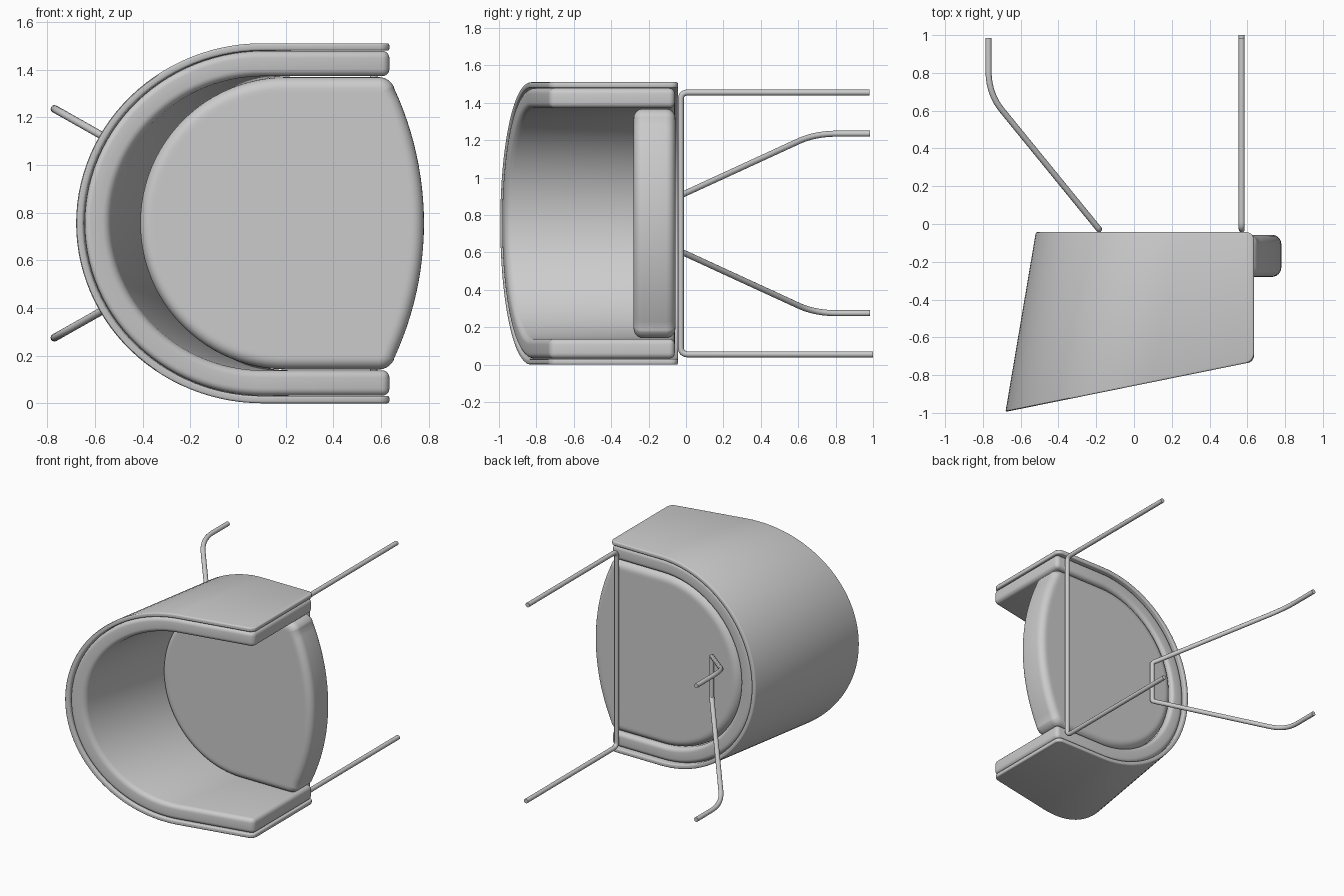
import bpy, bmesh
from math import sin, cos, pi, radians, asin
from mathutils import Vector

if "Cube" in bpy.data.objects:
    bpy.data.objects.remove(bpy.data.objects["Cube"])

MID = 0.755          # z of the symmetry plane
FRONT = 0.635        # x of the arm ends


def centre(y):
    """x of the back arc's centre; it shifts with y because the back leans."""
    return 0.2426 + 0.169 * y


def rim_y(x0):
    """Sloping top rim height for a point offset x0 from the leaning arc centre."""
    return (-0.857 + 0.2023 * (0.2426 + x0)) / (1 - 0.2023 * 0.169)


def finish(ob, angle=35):
    bpy.ops.object.select_all(action='DESELECT')
    ob.select_set(True)
    bpy.context.view_layer.objects.active = ob
    if ob.type == 'CURVE':
        bpy.ops.object.convert(target='MESH')
    bpy.ops.object.shade_smooth_by_angle(angle=radians(angle))


def mesh_object(name, bm):
    bmesh.ops.recalc_face_normals(bm, faces=bm.faces)
    me = bpy.data.meshes.new(name)
    bm.to_mesh(me)
    bm.free()
    ob = bpy.data.objects.new(name, me)
    bpy.context.collection.objects.link(ob)
    finish(ob)


def bevel(bm, edges, width, segments):
    bmesh.ops.bevel(bm, geom=edges, offset=width, segments=segments,
                    profile=0.5, affect='EDGES', clamp_overlap=True)


def u_wall(name, r_out, r_in, y_bottom, end_round, edge_round, segs):
    """U-shaped wall: straight arms, leaning round back, sloping top rim."""
    bm = bmesh.new()
    steps = 56
    rows = []
    for i in range(-1, steps + 2):
        row = []
        a = pi / 2 + pi * min(max(i, 0), steps) / steps
        for r, top in ((r_out, 0), (r_in, 0), (r_in, 1), (r_out, 1)):
            if i in (-1, steps + 1):
                x, y = FRONT, (-0.857 + 0.2023 * FRONT if top else y_bottom)
            else:
                y = rim_y(r * cos(a)) if top else y_bottom
                x = centre(y) + r * cos(a)
            row.append(bm.verts.new((x, y, MID + r * sin(a))))
        rows.append(row)
    for p, q in zip(rows, rows[1:]):
        for k in range(4):
            bm.faces.new((p[k], p[(k + 1) % 4], q[(k + 1) % 4], q[k]))
    bm.faces.new(rows[0])
    bm.faces.new(rows[-1])
    bmesh.ops.recalc_face_normals(bm, faces=bm.faces)
    if end_round:
        ends = [bm.edges.get((r[k], r[k + 1])) for r in (rows[0], rows[-1]) for k in (0, 2)]
        bevel(bm, ends, end_round, 5)
    sharp = [e for e in bm.edges if e.calc_face_angle(0) > radians(40)]
    bevel(bm, sharp, edge_round, segs)
    mesh_object(name, bm)


# Thin outer shell and thick inner padding
u_wall("outer_shell", MID, MID - 0.031, -0.043, 0.04, 0.009, 3)
u_wall("inner_padding", MID - 0.032, MID - 0.138, -0.06, 0, 0.03, 5)


# Seat cushion: outline made of tangent arcs, inset to round its edges
def seat_outline(d, y):
    c, R = 0.07, 1.345
    phi = asin(0.54 / (R - c))
    arcs = [(centre(y), 0, 0.613, pi / 2, 3 * pi / 2, 48),
            (0.59, -0.543, c, -pi / 2, -phi, 8),
            (0.78 - R, 0, R, -phi, phi, 24),
            (0.59, 0.543, c, phi, pi / 2, 8)]
    pts = []
    for cx, cz, r, a0, a1, n in arcs:
        for i in range(n + 1):
            a = a0 + (a1 - a0) * i / n
            pts.append((cx + (r - d) * cos(a), y, MID + cz + (r - d) * sin(a)))
    return pts


ROUND = 0.05
Y_LOW, Y_TOP = -0.057, -0.28
levels = [(0.065, Y_LOW)]
for i in range(7):
    a = pi / 2 * i / 6
    levels.append((ROUND * (1 - sin(a)), Y_LOW - ROUND * (1 - cos(a))))
for i in range(7):
    a = pi / 2 * i / 6
    levels.append((ROUND * (1 - cos(a)), Y_TOP + ROUND * (1 - sin(a))))
levels.append((0.065, Y_TOP))

bm = bmesh.new()
rings = [[bm.verts.new(p) for p in seat_outline(d, y)] for d, y in levels]
for p, q in zip(rings, rings[1:]):
    n = len(p)
    for k in range(n):
        bm.faces.new((p[k], p[(k + 1) % n], q[(k + 1) % n], q[k]))
bm.faces.new(rings[0])
bm.faces.new(rings[-1])
bmesh.ops.remove_doubles(bm, verts=bm.verts, dist=0.0005)
mesh_object("seat_cushion", bm)


# Bent wire legs
def wire(name, points, fillets, radius):
    pts = [Vector(p) for p in points]
    path = [pts[0]]
    for a, b, c, f in zip(pts, pts[1:], pts[2:], fillets):
        s = b + (a - b).normalized() * f
        e = b + (c - b).normalized() * f
        for i in range(11):
            t = i / 10
            path.append(s * (1 - t) ** 2 + b * 2 * t * (1 - t) + e * t * t)
    path.append(pts[-1])
    cu = bpy.data.curves.new(name, 'CURVE')
    cu.dimensions = '3D'
    cu.bevel_depth = radius
    cu.bevel_resolution = 4
    cu.use_fill_caps = True
    sp = cu.splines.new('POLY')
    sp.points.add(len(path) - 1)
    for pt, co in zip(sp.points, path):
        pt.co = (*co, 1)
    ob = bpy.data.objects.new(name, cu)
    bpy.context.collection.objects.link(ob)
    finish(ob, 50)


wire("front_legs",
     [(0.57, 0.982, MID + 0.7), (0.57, -0.028, MID + 0.7),
      (0.57, -0.028, MID - 0.7), (0.57, 1.0, MID - 0.7)],
     [0.04, 0.04], 0.016)

half = [(-0.77, 0.985, 0.48), (-0.77, 0.69, 0.48), (-0.185, -0.028, 0.15)]
wire("back_legs",
     [(x, y, MID + z) for x, y, z in half] + [(x, y, MID - z) for x, y, z in reversed(half)],
     [0.12, 0.015, 0.015, 0.12], 0.016)
